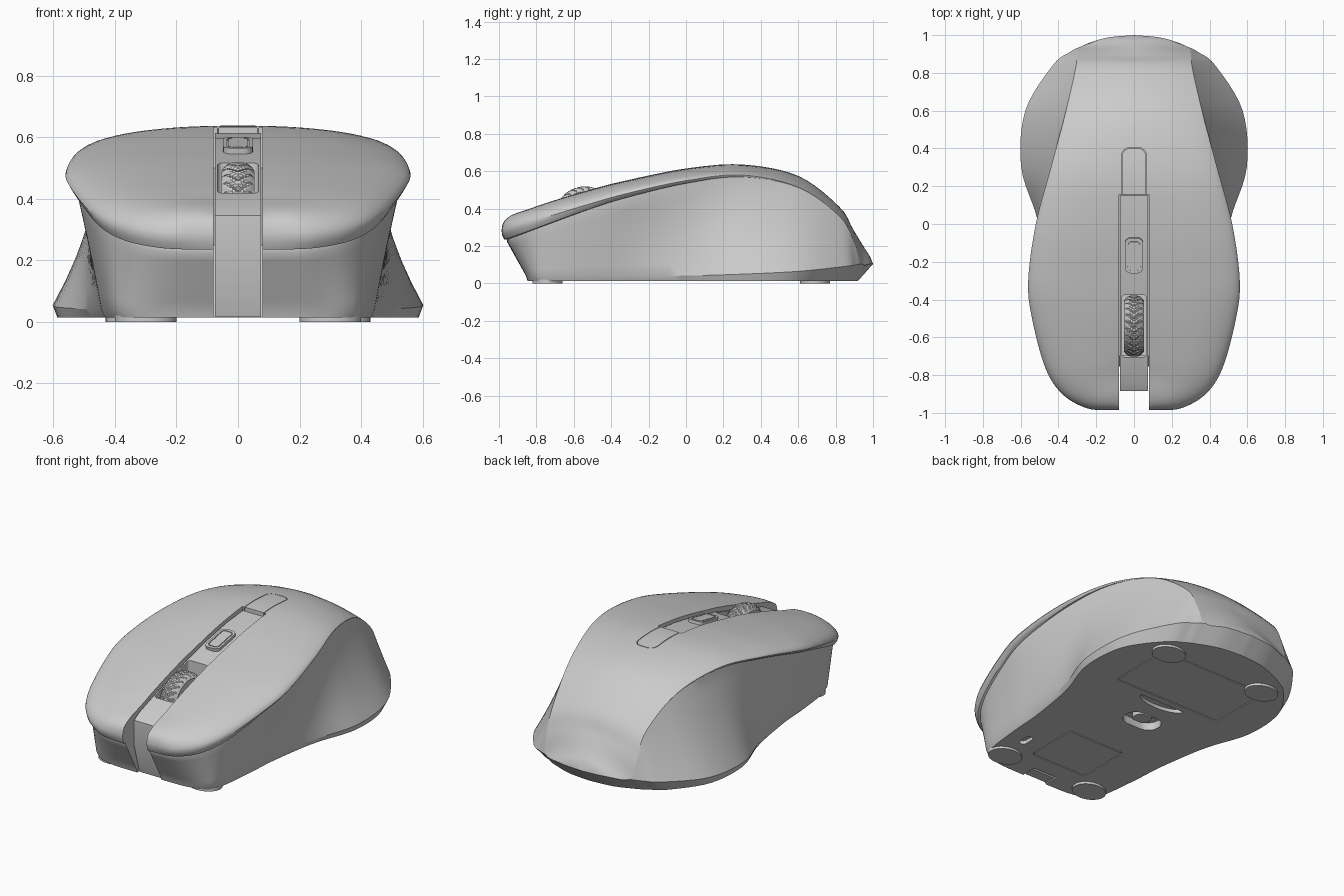
import bpy, bmesh, math
from mathutils import Vector

if "Cube" in bpy.data.objects:
    bpy.data.objects.remove(bpy.data.objects["Cube"])

grey = bpy.data.materials.new("plain_grey")
grey.diffuse_color = (0.6, 0.6, 0.6, 1)
grey.use_nodes = True
grey.node_tree.nodes["Principled BSDF"].inputs["Base Color"].default_value = grey.diffuse_color


def make(name, bm, smooth=30):
    bmesh.ops.recalc_face_normals(bm, faces=bm.faces)
    me = bpy.data.meshes.new(name)
    bm.to_mesh(me)
    bm.free()
    ob = bpy.data.objects.new(name, me)
    bpy.context.collection.objects.link(ob)
    me.materials.append(grey)
    if smooth:
        shade(ob, smooth)
    return ob


def shade(ob, angle=30):
    bpy.ops.object.select_all(action='DESELECT')
    ob.select_set(True)
    bpy.context.view_layer.objects.active = ob
    bpy.ops.object.shade_smooth_by_angle(angle=math.radians(angle))


def spline(keys, t):
    # smooth curve through keys, t counted in keys
    i = min(int(t), len(keys) - 2)
    f = t - i
    p = [Vector(keys[max(0, min(len(keys) - 1, i + k))]) for k in (-1, 0, 1, 2)]
    return 0.5 * (2 * p[1] + (p[2] - p[0]) * f + (2 * p[0] - 5 * p[1] + 4 * p[2] - p[3]) * f ** 2
                  + (3 * p[1] - p[0] - 3 * p[2] + p[3]) * f ** 3)


def prism(name, pts, lo, hi, axis='Z', smooth=0):
    # extruded outline: axis Z takes (x, y) points, axis X takes (y, z) points
    bm = bmesh.new()
    put = (lambda a, b, h: (a, b, h)) if axis == 'Z' else (lambda a, b, h: (h, a, b))
    ends = [[bm.verts.new(put(a, b, h)) for a, b in pts] for h in (lo, hi)]
    for e in ends:
        bm.faces.new(e)
    n = len(pts)
    for i in range(n):
        j = (i + 1) % n
        bm.faces.new((ends[0][i], ends[0][j], ends[1][j], ends[1][i]))
    return make(name, bm, smooth)


def rounded(cx, cy, w, h, r, n=6):
    return [(cx + sx * (w - r) + r * math.cos(a), cy + sy * (h - r) + r * math.sin(a))
            for q, (sx, sy) in enumerate(((1, 1), (-1, 1), (-1, -1), (1, -1)))
            for a in [math.pi / 2 * (q + k / n) for k in range(n + 1)]]


def ring(name, outer, inner, lo, hi):
    # thin closed frame used to cut panel lines
    bm = bmesh.new()
    n = len(outer)
    loops = [[bm.verts.new((x, y, z)) for x, y in pts]
             for pts, z in ((outer, lo), (outer, hi), (inner, hi), (inner, lo))]
    for k in range(4):
        a, b = loops[k], loops[(k + 1) % 4]
        for i in range(n):
            j = (i + 1) % n
            bm.faces.new((a[i], a[j], b[j], b[i]))
    return make(name, bm, 0)


def cut(ob, cutter):
    cutter.hide_render = True
    m = ob.modifiers.new("cut", 'BOOLEAN')
    m.operation, m.solver, m.object = 'DIFFERENCE', 'EXACT', cutter
    bpy.context.view_layer.objects.active = ob
    bpy.ops.object.modifier_apply(modifier=m.name)
    bpy.data.objects.remove(cutter)


# guide curves running from the front centre round to the back centre
SPINE = [(-.96, .335), (-.93, .35), (-.86, .378), (-.78, .405), (-.68, .445), (-.48, .51), (-.3, .555),
         (0, .615), (.3, .636), (.6, .575), (.82, .41), (.89, .295), (.945, .205), (.98, .15), (1, .105)]
BACK = [(.31, .82, .36), (.3, .9, .22), (.28, .94, .105), (.15, .985, .105), (0, 1, .105)]
RIM = [(0, -.985, .28), (.12, -.985, .28), (.25, -.975, .28), (.38, -.9, .305), (.47, -.76, .35),
       (.54, -.5, .43), (.56, -.3, .485), (.52, 0, .55), (.44, .3, .58), (.36, .6, .515)] + BACK
SEAM = [(0, -.97, .235), (.12, -.97, .235), (.25, -.955, .24), (.37, -.885, .265), (.455, -.75, .315),
        (.52, -.5, .405), (.54, -.3, .465), (.505, 0, .535), (.435, .3, .57), (.359, .6, .513)] + BACK
FOOT = [(0, -.855, .04), (.12, -.855, .04), (.25, -.85, .04), (.36, -.82, .04), (.41, -.74, .04),
        (.44, -.5, .04), (.455, -.3, .04), (.51, .02, .042), (.597, .3, .05), (.575, .6, .065),
        (.43, .84, .09), (.34, .91, .1), (.28, .94, .104), (.15, .985, .104), (0, 1, .104)]


def rib(t):
    sp, r, s, c = (spline(k, t) for k in (SPINE, RIM, SEAM, FOOT))
    top = Vector((0, sp[0], sp[1]))
    q = 2 - min(1, max(0, (t - 6) / 3))
    p = 3 - min(1, max(0, (t - 6) / 3))
    out = []
    for k in range(15):
        u = math.sin(math.pi / 2 * k / 14)
        v = top.lerp(r, u)
        v.z = r.z + (top.z - r.z) * (1 - u ** p) ** (1 / q)
        out.append(v)
    fade = min(1, max(0, (8.6 - t) / 2))
    g = s.copy()
    inward = Vector((s.x, s.y * .8, 0)).normalized() * .014 * fade
    g -= inward
    out += [r.lerp(s, .5) + inward * .3, s, g]
    low = g - Vector((0, 0, .012 * fade))
    hip = math.exp(-((t - 7.8) / 1.6) ** 2)
    for k in range(8):
        f = k / 7
        v = low.lerp(c, f)
        v.x -= .09 * hip * f * (1 - f)
        out.append(v)
    back = min(1, max(0, c.y / .9)) ** 2
    out.append(Vector((c.x * .975, c.y + (.008 if c.y < 0 else -.08 * back), .014)))
    return out


SUB = 6
ribs = [rib(i / SUB) for i in range(14 * SUB + 1)]
ribs += [[Vector((-v.x, v.y, v.z)) for v in r] for r in ribs[-2:0:-1]]
bm = bmesh.new()
grid = [[bm.verts.new(v) for v in r] for r in ribs]
for i, a in enumerate(grid):
    b = grid[(i + 1) % len(grid)]
    for k in range(len(a) - 1):
        bm.faces.new((a[k], b[k], b[k + 1], a[k + 1]))
bm.faces.new([r[-1] for r in grid])
bmesh.ops.remove_doubles(bm, verts=bm.verts, dist=.0004)
bmesh.ops.dissolve_degenerate(bm, edges=bm.edges, dist=.0002)
body = make("body", bm, 0)

# centre channel with its inlaid strip
RIDGE = [(.15, .612), (0, .597), (-.2, .56), (-.38, .515), (-.5, .478), (-.7, .42), (-.84, .372), (-.885, .345)]
cut(body, prism("channel_cutter", [(.155, .8), (.155, .5), (-.7, .25), (-.78, -.1), (-1.1, -.1), (-1.1, .8)],
                -.08, .08, 'X'))
strip = prism("centre_strip", RIDGE + [(-.885, .19), (-.835, .016), (-.77, .016), (-.68, .24), (.152, .49)],
              -.074, .074, 'X')
cut(strip, prism("wheel_slot_cutter", rounded(0, -.54, .066, .165, .02), .2, .7))
cut(body, prism("wheel_well_cutter", rounded(0, -.54, .066, .165, .02), .17, .7))
shade(strip, 20)
cut(body, ring("tongue_cutter", rounded(0, .25, .067, .155, .045), rounded(0, .25, .063, .151, .041), .612, .7))

# panel lines and recesses on the underside
for cx, cy, w, h in ((0, -.48, .19, .165), (0, .48, .36, .2)):
    cut(body, ring("panel_cutter", rounded(cx, cy, w, h, .02), rounded(cx, cy, w - .006, h - .006, .015), -.1, .022))
cut(body, prism("sensor_cutter", rounded(-.04, .02, .115, .07, .068), -.1, .06))
cut(body, prism("switch_cutter", rounded(.31, -.55, .022, .045, .02), -.1, .035))
cut(body, prism("latch_cutter", [(-.15 * math.cos(math.pi * k / 12), .24 - .06 * math.sin(math.pi * k / 12))
                                 for k in range(13)], -.1, .035))
shade(body)
prism("sensor_lens", rounded(-.04, .02, .05, .04, .03), .03, .065)

# scroll wheel with chevron tread
bm = bmesh.new()
N, W = 240, 12
loops = []
for i in range(N):
    a = 2 * math.pi * i / N
    loop = []
    for k in range(W + 1):
        x = -1 + 2 * k / W
        r = .162 - .028 * abs(x) ** 3
        if (a * 24 / (2 * math.pi) + abs(x) * 1.3) % 1 < .35 and abs(x) < .95:
            r -= .006
        loop.append(bm.verts.new((.054 * x, -.54 + r * math.cos(a), .357 + r * math.sin(a))))
    loops.append(loop)
for i in range(N):
    a, b = loops[i], loops[(i + 1) % N]
    for k in range(W):
        bm.faces.new((a[k], b[k], b[k + 1], a[k + 1]))
for k in (0, W):
    bm.faces.new([lp[k] for lp in loops])
make("scroll_wheel", bm)

# speed button, tilted to follow the strip
btn = prism("speed_button", rounded(0, 0, .048, .095, .03), -.04, .016)
cut(btn, ring("button_line_cutter", rounded(0, 0, .036, .08, .022), rounded(0, 0, .031, .075, .018), .01, .1))
btn.location = (0, -.165, .567)
btn.rotation_euler.x = math.radians(11)

# glide feet
for x, y in ((.3, -.74), (-.3, -.74), (.33, .69), (-.33, .69)):
    foot = [(x + .1 * math.cos(a), y + .08 * math.sin(a)) for a in [math.pi * k / 18 for k in range(36)]]
    prism("glide_foot", foot, 0, .02, smooth=30)
